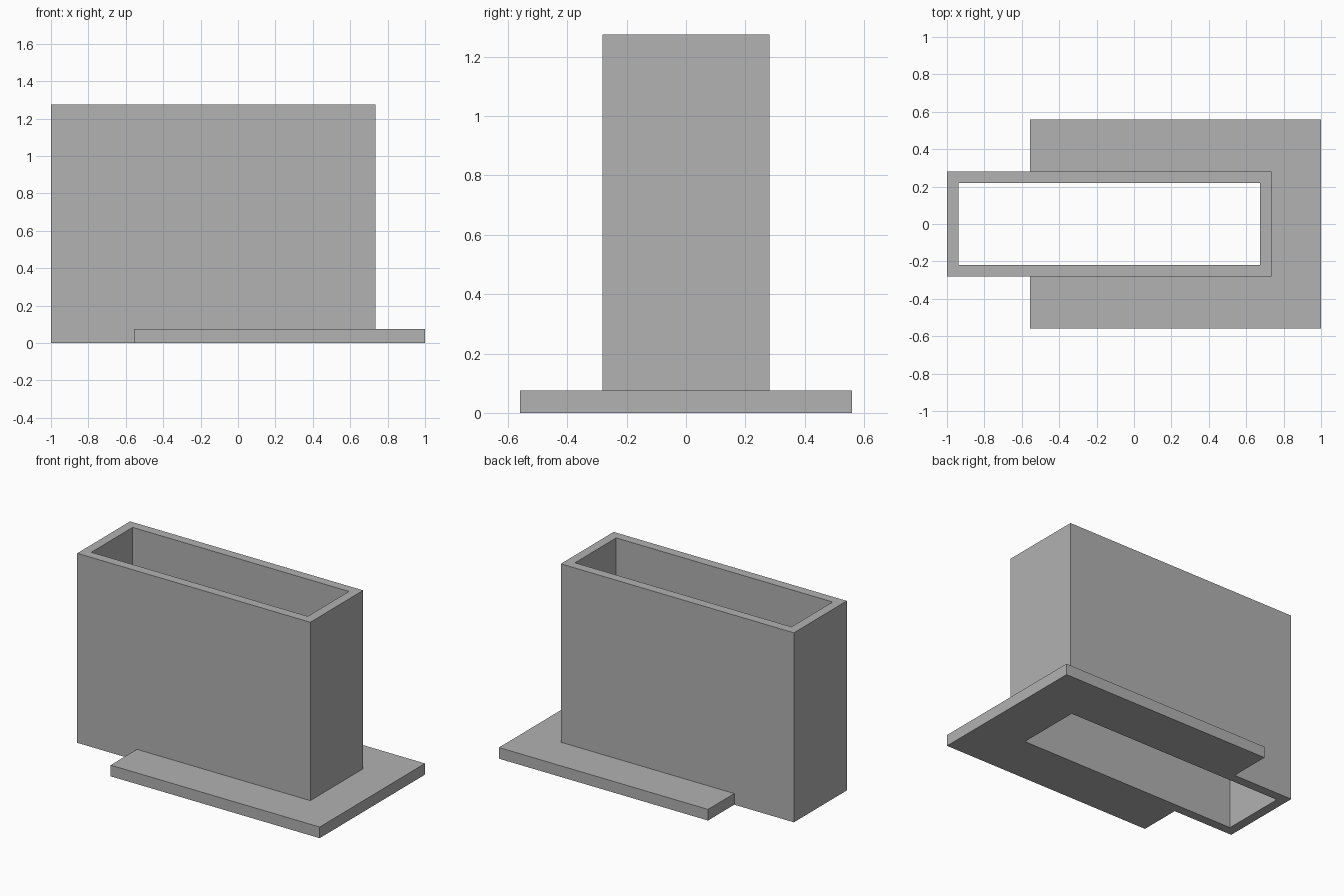
import bpy
import bmesh

cube = bpy.data.objects.get("Cube")
if cube:
    bpy.data.objects.remove(cube, do_unlink=True)

grey = bpy.data.materials.new("plain_grey")
grey.use_nodes = True
grey.diffuse_color = (0.445, 0.445, 0.445, 1)
grey.node_tree.nodes["Principled BSDF"].inputs["Base Color"].default_value = grey.diffuse_color

# Main dimensions
LEFT, RIGHT, HALF_DEPTH, HEIGHT, WALL = -1.0, 0.735, 0.281, 1.275, 0.062
PLATE_LEFT, PLATE_RIGHT, PLATE_HALF, PLATE_HEIGHT = -0.556, 1.0, 0.56, 0.075


def rectangle(x0, x1, y):
    return [(x0, -y), (x1, -y), (x1, y), (x0, y)]


def finish(name, bm):
    bmesh.ops.recalc_face_normals(bm, faces=bm.faces)
    mesh = bpy.data.meshes.new(name)
    bm.to_mesh(mesh)
    bm.free()
    mesh.materials.append(grey)
    bpy.context.collection.objects.link(bpy.data.objects.new(name, mesh))


def extrude_up(bm, faces, height):
    result = bmesh.ops.extrude_face_region(bm, geom=faces, use_keep_orig=True)
    top = [v for v in result["geom"] if isinstance(v, bmesh.types.BMVert)]
    bmesh.ops.translate(bm, verts=top, vec=(0, 0, height))


# Rectangular sleeve, open at both ends
bm = bmesh.new()
outer = [bm.verts.new((x, y, 0)) for x, y in rectangle(LEFT, RIGHT, HALF_DEPTH)]
inner = [bm.verts.new((x, y, 0)) for x, y in
         rectangle(LEFT + WALL, RIGHT - WALL, HALF_DEPTH - WALL)]
rim = []
for i in range(4):
    j = (i + 1) % 4
    rim.append(bm.faces.new((outer[i], outer[j], inner[j], inner[i])))
extrude_up(bm, rim, HEIGHT)
finish("sleeve", bm)

# U-shaped foot plate wrapped around the sleeve
bm = bmesh.new()
outline = rectangle(PLATE_LEFT, PLATE_RIGHT, PLATE_HALF)
outline += reversed(rectangle(PLATE_LEFT, RIGHT, HALF_DEPTH))
plate = bm.faces.new([bm.verts.new((x, y, 0)) for x, y in outline])
extrude_up(bm, [plate], PLATE_HEIGHT)
finish("foot_plate", bm)
